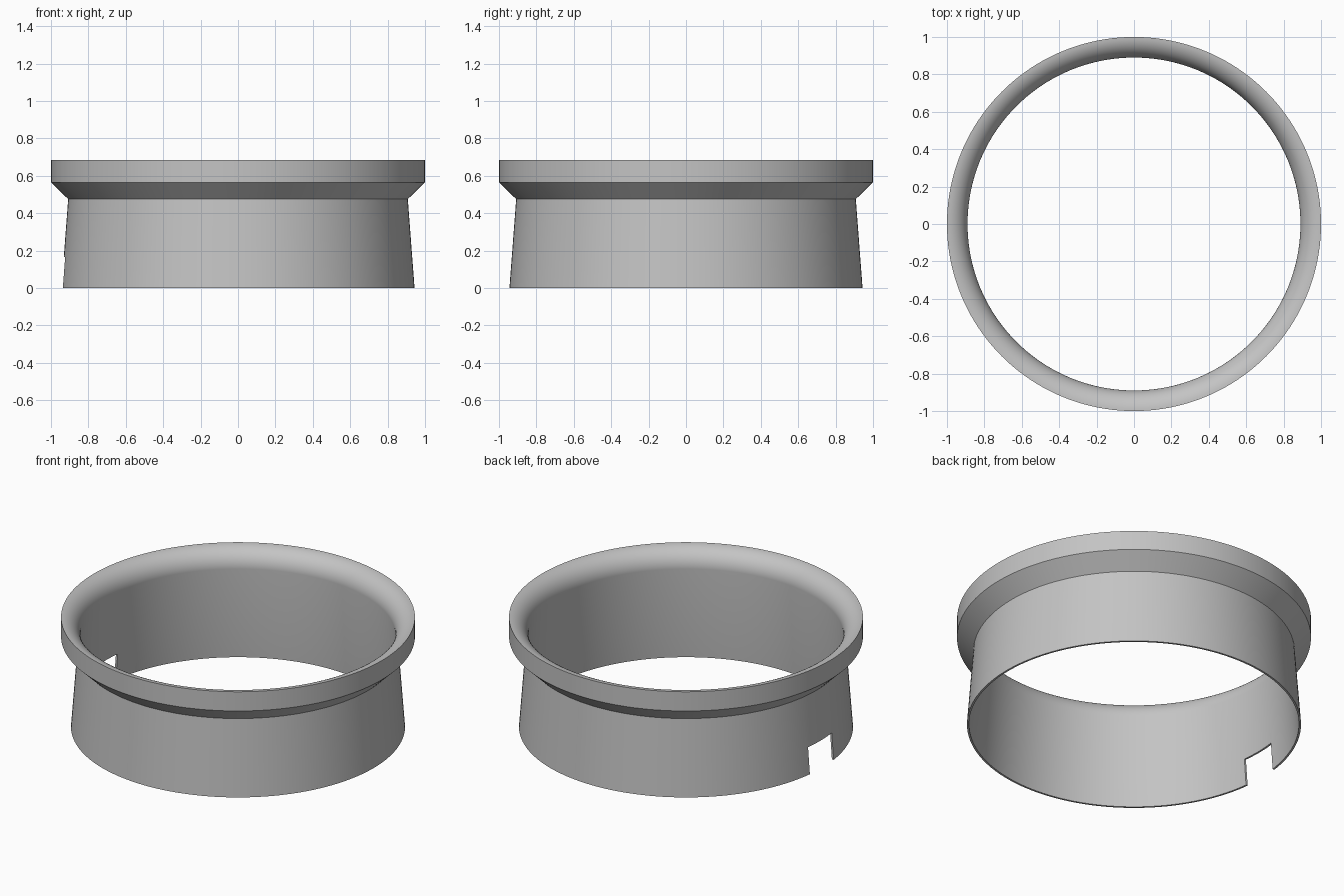
import bpy, bmesh, math

if "Cube" in bpy.data.objects:
    bpy.data.objects.remove(bpy.data.objects["Cube"])

SEGMENTS = 160

grey = bpy.data.materials.new("plain grey")
grey.use_nodes = True
colour = (0.55, 0.55, 0.55, 1)
grey.diffuse_color = colour
grey.node_tree.nodes["Principled BSDF"].inputs["Base Color"].default_value = colour


def lathe(name, profile):
    """Turn a closed (radius, height) profile around the z axis."""
    bm = bmesh.new()
    rings = []
    for i in range(SEGMENTS):
        a = math.tau * i / SEGMENTS
        rings.append([bm.verts.new((r * math.cos(a), r * math.sin(a), z)) for r, z in profile])
    n = len(profile)
    for i, ring in enumerate(rings):
        following = rings[(i + 1) % SEGMENTS]
        for j in range(n):
            k = (j + 1) % n
            bm.faces.new((ring[j], following[j], following[k], ring[k]))
    bmesh.ops.recalc_face_normals(bm, faces=bm.faces)
    mesh = bpy.data.meshes.new(name)
    bm.to_mesh(mesh)
    bm.free()
    obj = bpy.data.objects.new(name, mesh)
    bpy.context.collection.objects.link(obj)
    mesh.materials.append(grey)
    return obj


# Thin tapered skirt, chamfered collar and rounded inner lip
throat, lip_top, lip_drop = 0.89, 0.685, 0.115
profile = [(0.932, 0), (0.944, 0), (0.908, 0.475), (1, 0.565), (1, lip_top)]
for i in range(1, 13):
    t = math.pi / 2 * i / 12
    profile.append((1 - (1 - throat) * math.sin(t), lip_top - lip_drop * (1 - math.cos(t))))
ring = lathe("flanged_ring", profile)

# Rectangular notch through the lower edge of the skirt
bpy.ops.mesh.primitive_cube_add(size=1, location=(-0.93, 0, 0.0325))
cutter = bpy.context.object
cutter.name = "notch_cutter"
cutter.scale = (0.3, 0.234, 0.265)
cutter.hide_render = True

notch = ring.modifiers.new("notch", "BOOLEAN")
notch.operation = "DIFFERENCE"
notch.solver = "EXACT"
notch.object = cutter

bpy.ops.object.select_all(action="DESELECT")
ring.select_set(True)
bpy.context.view_layer.objects.active = ring
bpy.ops.object.modifier_apply(modifier="notch")
bpy.data.objects.remove(cutter)
bpy.ops.object.shade_smooth_by_angle(angle=math.radians(30))
